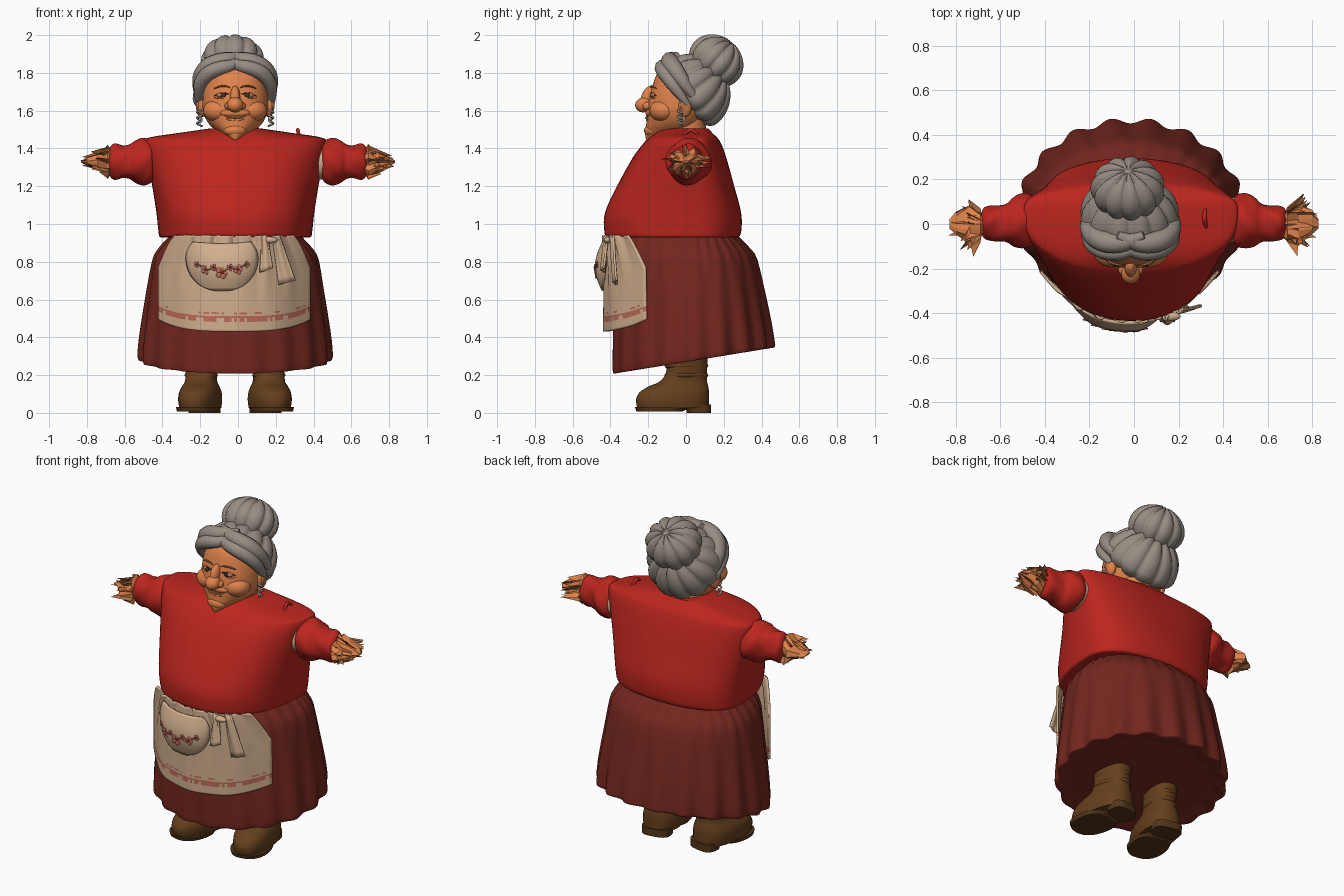
import bpy, bmesh, math, random
from math import sin, cos, pi
from mathutils import Vector, Matrix

random.seed(4)
if "Cube" in bpy.data.objects:
    bpy.data.objects.remove(bpy.data.objects["Cube"])


def colour(name, r, g, b):
    m = bpy.data.materials.new(name)
    m.use_nodes = True
    m.diffuse_color = (r, g, b, 1)
    m.node_tree.nodes["Principled BSDF"].inputs["Base Color"].default_value = (r, g, b, 1)
    return m


RED = colour("sweater_red", .5, .019, .013)
MAROON = colour("skirt_maroon", .17, .02, .013)
CREAM = colour("apron_cream", .64, .43, .27)
PINK = colour("embroidery_pink", .5, .15, .1)
GREY = colour("hair_grey", .31, .265, .225)
SKIN = colour("skin", .74, .225, .07)
TAN = colour("skin_fold", .46, .17, .065)
BROWN = colour("boot_brown", .13, .05, .012)
SOLE = colour("sole_brown", .09, .037, .011)
DARK = colour("eye_dark", .06, .03, .018)


def finish(name, bm, mats, smooth=True):
    bmesh.ops.recalc_face_normals(bm, faces=bm.faces)
    me = bpy.data.meshes.new(name)
    bm.to_mesh(me)
    bm.free()
    for m in mats:
        me.materials.append(m)
    me.polygons.foreach_set("use_smooth", [smooth and len(p.vertices) < 5 for p in me.polygons])
    ob = bpy.data.objects.new(name, me)
    bpy.context.collection.objects.link(ob)
    return ob


def spline(a, b, c, d, t):
    return tuple(.5 * (2 * q + (r - p) * t + (2 * p - 5 * q + 4 * r - s) * t * t
                 + (3 * q - p - 3 * r + s) * t ** 3) for p, q, r, s in zip(a, b, c, d))


def loft(name, rings, mat, cy=0, n=32, steps=4, power=2, mod=None, warp=None, smooth=True):
    """Rings are (height, half width, front y, back y)."""
    last = len(rings) - 1
    dense = [spline(rings[max(i - 1, 0)], rings[i], rings[i + 1], rings[min(i + 2, last)], k / steps)
             for i in range(last) for k in range(steps)] + [rings[-1]]
    bm = bmesh.new()
    loops = []
    for z, rx, yf, yb in dense:
        loop = []
        for k in range(n):
            a = 2 * pi * k / n
            c, s = (math.copysign(abs(f) ** (2 / power), f) for f in (cos(a), sin(a)))
            m = mod(a, z) if mod else 1
            p = Vector((rx * c * m, cy + (yb - cy if s > 0 else cy - yf) * s * m, z))
            loop.append(bm.verts.new(warp(p) if warp else p))
        loops.append(loop)
    for lo, hi in zip(loops, loops[1:]):
        for k in range(n):
            bm.faces.new((lo[k], lo[k - 1], hi[k - 1], hi[k]))
    bm.faces.new(loops[0])
    bm.faces.new(loops[-1])
    return finish(name, bm, [mat], smooth)


def ball(name, loc, radii, mat, tilt=0, ribs=0, depth=0, under=1):
    """Ellipsoid, optionally ribbed like a pumpkin around its own axis."""
    bm = bmesh.new()
    seg = ribs * 8 if ribs else 24
    bmesh.ops.create_uvsphere(bm, u_segments=seg, v_segments=20 if ribs else 14, radius=1)
    for v in bm.verts:
        if ribs:
            f = 1 - depth * (1 - abs(sin(ribs * math.atan2(v.co.y, v.co.x) / 2)) ** .6)
            v.co *= f
        if v.co.z < 0:
            v.co.z *= under
        v.co = Matrix.Rotation(tilt, 3, 'X') @ Vector(a * b for a, b in zip(v.co, radii)) + Vector(loc)
    return finish(name, bm, [mat])


def tube(name, points, mat, radius, taper=False):
    cu = bpy.data.curves.new(name, 'CURVE')
    cu.dimensions = '3D'
    cu.bevel_depth, cu.bevel_resolution, cu.use_fill_caps = radius, 3, True
    sp = cu.splines.new('NURBS')
    sp.points.add(len(points) - 1)
    for i, p in enumerate(points):
        sp.points[i].co = (*p, 1)
        sp.points[i].radius = sin(pi * (.12 + .76 * i / (len(points) - 1))) if taper else 1
    sp.use_endpoint_u, sp.order_u, sp.resolution_u = True, 3, 5
    cu.materials.append(mat)
    ob = bpy.data.objects.new(name, cu)
    bpy.context.collection.objects.link(ob)
    return ob


def cloth(name, f, nu, nv, mats, pick=None):
    bm = bmesh.new()
    g = [[bm.verts.new(f(2 * i / nu - 1, j / nv)) for i in range(nu + 1)] for j in range(nv + 1)]
    for j in range(nv):
        for i in range(nu):
            fc = bm.faces.new((g[j][i], g[j + 1][i], g[j + 1][i + 1], g[j][i + 1]))
            fc.material_index = pick(i, j) if pick else 0
    ob = finish(name, bm, mats)
    md = ob.modifiers.new("thickness", 'SOLIDIFY')
    md.thickness, md.offset = .012, 0
    return ob


# Skirt with growing pleats and a hem that rises to the back
def pleats(a, z):
    return 1 + .052 * max(0, .93 - z) * cos(18 * a) * (.75 + .25 * sin(a)) + .1 * cos(31 * a) * max(0, z - .7) ** 1.2


def hem(p):
    p.z += (p.y - .05) * .25 * max(0, .93 - p.z)
    p.x -= .015
    return p


loft("skirt", [(.288, .42, -.31, .39), (.278, .49, -.375, .452), (.288, .502, -.385, .465), (.32, .505, -.387, .462),
     (.42, .497, -.387, .45), (.6, .472, -.385, .42), (.8, .44, -.38, .378), (.87, .405, -.375, .335),
     (.93, .35, -.36, .28), (.96, .34, -.36, .26)], MAROON, cy=.05, n=180, steps=3, mod=pleats, warp=hem)

# Sweater body with a small shoulder crease
def folds(a, z):
    return 1 + .008 * sin(5 * a + 9 * z) * sin(3 * a)


loft("sweater_body", [(.93, .37, -.39, .25), (.932, .40, -.42, .28), (.97, .408, -.43, .292),
     (1.06, .418, -.425, .29), (1.2, .44, -.365, .255), (1.35, .468, -.285, .215), (1.43, .482, -.225, .185),
     (1.458, .455, -.195, .165), (1.482, .30, -.16, .14), (1.505, .14, -.12, .12)],
     RED, cy=.06, n=64, power=2.35, mod=folds, warp=lambda p: p - Vector((.014, 0, 0)))
tube("shoulder_crease", [(.33, -.04, 1.45), (.318, .01, 1.495), (.315, .04, 1.5), (.325, .09, 1.45)], RED, .011, True)
loft("neck", [(1.42, .12, -.12, .11), (1.6, .10, -.10, .10)], SKIN, steps=1)

# Sleeves, arm bands and crumpled hands
for s in (-1, 1):
    side = "left" if s > 0 else "right"

    def along(p, s=s):
        return Vector((s * p.z, p.y, 1.33 + p.x))

    loft(side + "_sleeve", [(.44, .08, -.07, .10), (.458, .11, -.10, .13), (.495, .122, -.105, .135),
         (.54, .112, -.10, .12), (.57, .096, -.085, .095), (.61, .088, -.08, .085), (.65, .094, -.072, .08),
         (.675, .078, -.06, .07), (.685, .05, -.04, .05)], RED, cy=.01,
         mod=lambda a, z: 1 + .04 * sin(4 * a + 40 * z), warp=along)
    loft(side + "_arm_band", [(.40, .095, -.085, .12), (.458, .095, -.085, .12)], CREAM, cy=.01, steps=1, warp=along)
    jag = [random.uniform(.6, 1.1) for _ in range(18)]
    loft(side + "_hand", [(.66, .05, -.05, .04), (.69, .09, -.075, .065), (.74, .058, -.095, .085),
         (.80, .025, -.05, .06), (.83, .006, -.02, .02)], SKIN, n=18, steps=1, smooth=False, warp=along,
         mod=lambda a, z: jag[int(a * 9 / pi + z * 90) % 18])
    bm = bmesh.new()
    for k in range(28):
        a = random.uniform(0, 2 * pi)
        r = random.uniform(.5, 1)
        tip = random.uniform(.72, .84)
        w = 1 if tip < .8 else .5
        pts = [(random.uniform(-.03, .03), random.uniform(-.04, .04), .67),
               (.1 * r * cos(a), .085 * r * sin(a), .69),
               (.07 * r * w * cos(a + .15), .15 * r * w * sin(a + .15), tip),
               (.045 * r * cos(a + .4), .06 * r * sin(a + .4), .74)]
        v = [bm.verts.new(along(Vector(p))) for p in pts]
        for tri in ((0, 1, 2), (0, 2, 3)):
            bm.faces.new([v[i] for i in tri]).material_index = k % 2
    finish(side + "_hand_creases", bm, [SKIN, TAN], False)

    # Boots
    parts = [loft(side + "_boot", [(.025, .104, -.262, .122), (.07, .11, -.268, .122), (.11, .106, -.248, .122),
                  (.14, .094, -.2, .118), (.17, .082, -.135, .112), (.23, .082, -.102, .112),
                  (.36, .09, -.10, .12)], BROWN, cy=-.03, power=2.3),
             loft(side + "_boot_sole", [(.008, .106, -.265, -.02), (.03, .111, -.272, .02)], SOLE, cy=-.12, steps=1, power=2.4),
             loft(side + "_boot_heel", [(0, .084, .01, .13), (.045, .086, 0, .13)], SOLE, cy=.07, steps=1, power=3)]
    for z in (.2, .25):
        parts.append(loft(side + "_boot_fold", [(z - .014, .078, -.102, .11), (z, .087, -.114, .12),
                          (z + .014, .078, -.102, .11)], BROWN, cy=-.03))
    for ob in parts:
        ob.location.x = s * .175 - .016
        ob.rotation_euler.z = s * .19

# Apron with woven border
def apron_y(x):
    return -.43 + .22 * abs((x + .02) / .4) ** 2.2


def apron(u, v):
    x = -.02 + u * (.315 + .085 * min(1, v * 2.6) ** .75)
    return (x, apron_y(x) + (.011 * cos(22 * u) + .005 * cos(39 * u)) * (1 - v) ** 2 - .004 * cos(11 * u) * v,
            .94 - v * (.51 - .05 * u ** 4 - .015 * u * u))


dash = [random.random() for _ in range(60)]
cloth("apron", apron, 60, 50, [CREAM, PINK],
      lambda i, j: int(j == 42 or (j in (43, 44) and dash[i] < .75) or (j == 40 and dash[-i] < .3)))


def pocket(u, v):
    wide = math.sqrt(1 - (.98 * v) ** 3) * (1 - .25 * (1 - v) ** 6)
    x = -.085 + .195 * u * wide
    return (x, apron_y(x) - .012 - .035 * sin(pi * v) * (1 - u ** 4), .895 - .245 * v + .01 * u * u * (1 - v))


cloth("apron_pocket", pocket, 24, 16, [CREAM])
tube("pocket_piping", [pocket(-1, k / 10) for k in range(11)] + [pocket(1, 1 - k / 10) for k in range(11)], CREAM, .006)

# Embroidered garland
def garland(u, lift):
    x, y, z = pocket(u, .58 - .12 * abs(u) + .04 * cos(14 * u))
    return (x, y - lift, z)


tube("embroidered_vine", [garland(k / 14 - .75, .006) for k in range(22)], PINK, .004)
for k, u in enumerate((-.7, -.48, -.24, 0, .24, .48, .7)):
    x, y, z = garland(u, .006)
    big = .034 if u == 0 else .026 if k % 2 else .018
    for p in range(5):
        a = 2 * pi * p / 5
        ball("embroidered_petal", (x + big * .6 * cos(a), y, z + big * .6 * sin(a)),
             (big * .42, .0045, big * .42), PINK)
    ball("embroidered_flower_eye", (x, y - .003, z), (big * .2, .004, big * .2), RED)

# Apron bow
for nm, x0, lean, w, z1 in (("short", .14, .01, .035, .755), ("long", .2, .06, .045, .69)):
    cloth("bow_tail_" + nm, lambda u, v: (x0 + lean * v + u * w * (.45 + .55 * v),
          apron_y(x0 + lean * v) - .02 - .025 * v - .008 * cos(4 * u), .94 - v * (.94 - z1) + .012 * u * v),
          8, 8, [CREAM])
ball("bow_knot", (.165, -.415, .915), (.045, .02, .018), CREAM)

# Head and face
loft("head", [(1.43, .02, -.195, -.12), (1.45, .045, -.212, -.08), (1.485, .09, -.216, 0), (1.53, .14, -.21, .06),
     (1.59, .17, -.206, .1), (1.65, .174, -.199, .12), (1.72, .168, -.18, .12), (1.79, .15, -.155, .1),
     (1.85, .10, -.10, .08)], SKIN, cy=-.02, n=40, power=2.15, warp=lambda p: p - Vector((.014, 0, 0)))
F = -.015
ball("nose_tip", (F, -.222, 1.632), (.043, .048, .04), SKIN, .3)
ball("nose_bridge", (F, -.198, 1.672), (.027, .038, .062), SKIN, -.35)
ball("chin", (F, -.18, 1.495), (.06, .042, .035), SKIN)
ball("upper_lip", (F, -.186, 1.588), (.08, .028, .026), SKIN)
tube("smile", [(F + x, -.214 + 4.5 * x * x, 1.56 + 4 * x * x) for x in (-.075, -.04, 0, .04, .075)], TAN, .005, True)
tube("lower_lip", [(F + x, -.209 + 4 * x * x, 1.549 + 3 * x * x) for x in (-.045, 0, .045)], SKIN, .01, True)
for s in (-1, 1):
    side = "left" if s > 0 else "right"
    ball(side + "_nostril", (F + s * .034, -.205, 1.625), (.022, .026, .022), SKIN)
    ball(side + "_cheek", (F + s * .085, -.118, 1.60), (.085, .076, .062), SKIN)
    ball(side + "_eye", (F + s * .066, -.172, 1.682), (.034, .016, .015), TAN)
    ball(side + "_eye_white", (F + s * .066, -.178, 1.682), (.024, .012, .009), CREAM)
    ball(side + "_iris", (F + s * .064, -.186, 1.682), (.015, .006, .011), DARK)
    for nm, z, h, mat, r in (("upper_lid", 1.684, .013, DARK, .006), ("lower_lid", 1.676, -.014, TAN, .006),
                             ("brow", 1.722, .014, TAN, .007)):
        tube(side + "_" + nm, [(F + s * .028, -.185, z), (F + s * .066, -.19, z + h * 1.5),
             (F + s * .112, -.158, z - .006)], mat, r, True)
    ball(side + "_ear", (F + s * .178, -.005, 1.62), (.028, .035, .055), SKIN)
    ball(side + "_ear_hollow", (F + s * .198, -.015, 1.625), (.01, .018, .03), TAN)
    ball(side + "_earring", (F + s * .185, -.015, 1.555), (.012, .012, .014), CREAM)
    # Loose curls and swept front locks
    tube(side + "_curl", [(F + s * (.19 + .014 * cos(k * 1.3)), -.03 + .014 * sin(k * 1.3), 1.62 - .006 * k)
         for k in range(18)], GREY, .006)
    for nm, up, back, r in (("lower", 0, 0, .042), ("upper", .035, .04, .05)):
        tube(side + "_front_lock_" + nm, [(F + s * .19, back + .01, 1.63 + up), (F + s * .2, back - .05, 1.71 + up),
             (F + s * .16, back - .105, 1.79 + up), (F + s * .09, back - .13, 1.825 + up),
             (F + s * .01, back - .125, 1.84 + up), (F - s * .06, back - .09, 1.87 + up * .7)], GREY, r, True)

# Ribbed hair and bun
ball("hair", (-.02, .032, 1.695), (.225, .215, .2), GREY, -.9, 12, .09, .5)
ball("hair_bun", (-.028, .16, 1.864), (.168, .155, .13), GREY, -.7, 11, .11)
